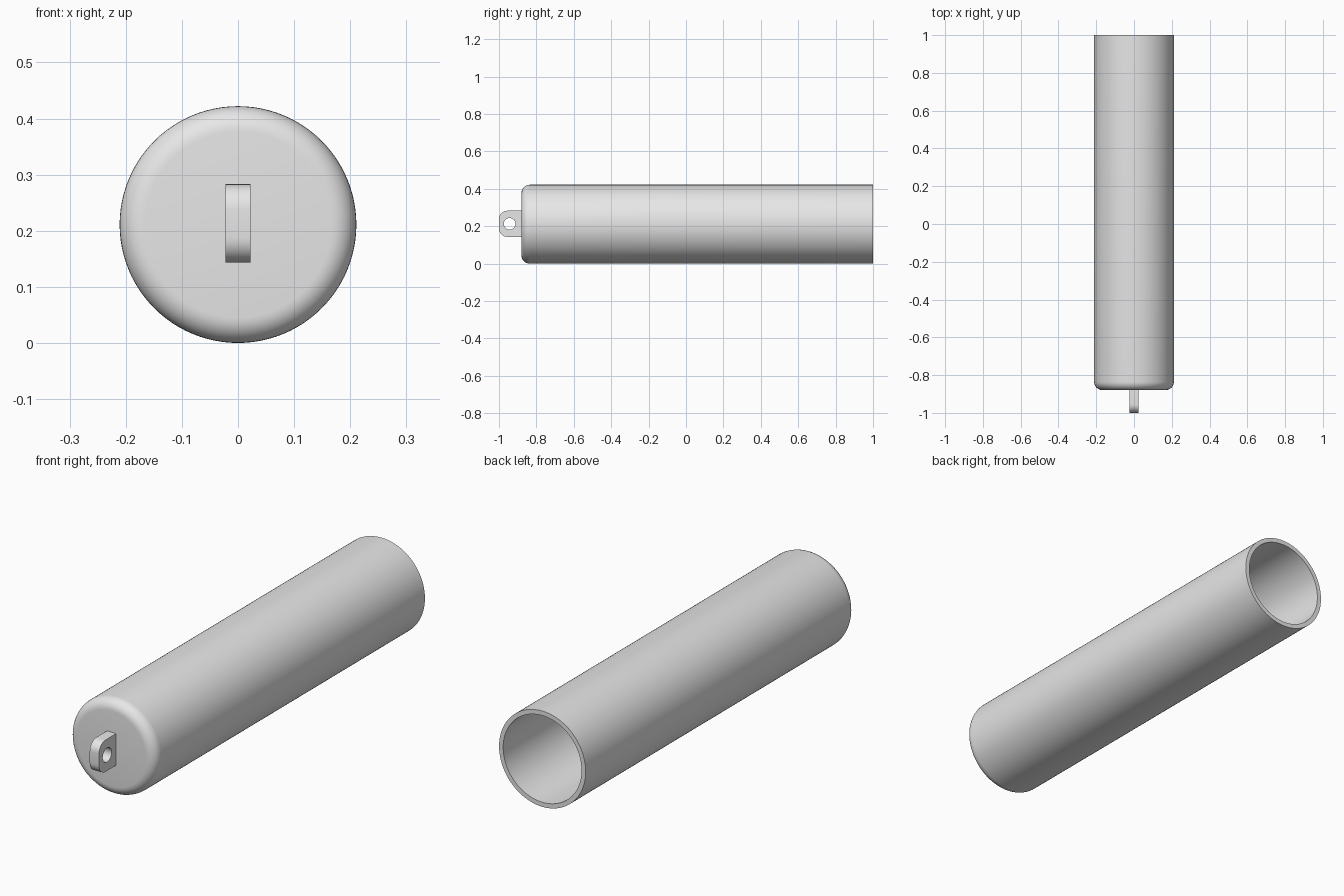
import bpy, bmesh
from math import pi, sin, cos, radians
from mathutils import Vector

cube = bpy.data.objects.get("Cube")
if cube:
    bpy.data.objects.remove(cube, do_unlink=True)

RADIUS, WALL, BACK, FRONT, ROUND = 0.211, 0.02, 1.0, -0.88, 0.045
CENTER_Z = RADIUS

grey = bpy.data.materials.new("plain grey")
grey.use_nodes = True
grey.diffuse_color = (0.8, 0.8, 0.8, 1)
grey.node_tree.nodes["Principled BSDF"].inputs["Base Color"].default_value = (0.8, 0.8, 0.8, 1)


def finish(bm, name):
    bmesh.ops.recalc_face_normals(bm, faces=bm.faces)
    mesh = bpy.data.meshes.new(name)
    bm.to_mesh(mesh)
    bm.free()
    mesh.materials.append(grey)
    obj = bpy.data.objects.new(name, mesh)
    bpy.context.collection.objects.link(obj)
    bpy.ops.object.select_all(action='DESELECT')
    obj.select_set(True)
    bpy.context.view_layer.objects.active = obj
    bpy.ops.object.shade_smooth_by_angle(angle=radians(30))
    return obj


def arc(a, b, r, start, end, steps=8):
    angles = [start + (end - start) * i / steps for i in range(steps + 1)]
    return [(a + r * cos(t), b + r * sin(t)) for t in angles]


# Hollow tube with a closed, rounded front: (radius, y) profile spun about its axis
inner, floor, fillet = RADIUS - WALL, FRONT + WALL, ROUND - WALL
profile = [(0, FRONT)]
profile += arc(RADIUS - ROUND, FRONT + ROUND, ROUND, -pi / 2, 0)
profile += [(RADIUS, BACK), (inner, BACK)]
profile += arc(inner - fillet, floor + fillet, fillet, 0, -pi / 2)
profile += [(0, floor)]

bm = bmesh.new()
verts = [bm.verts.new((r, y, CENTER_Z)) for r, y in profile]
edges = [bm.edges.new(pair) for pair in zip(verts, verts[1:])]
bmesh.ops.spin(bm, geom=verts + edges, cent=(0, 0, CENTER_Z), axis=(0, 1, 0),
               angle=2 * pi, steps=96)
bmesh.ops.remove_doubles(bm, verts=bm.verts, dist=0.0001)
finish(bm, "tube_body")

# Hanging lug: rounded plate outline with a round hole, extruded across x
HALF_WIDTH, HALF_HEIGHT, CORNER, TIP = 0.0225, 0.07, 0.045, -1.0
lug_z = 0.213
outline = [(FRONT + 0.005, lug_z + HALF_HEIGHT)]
outline += arc(TIP + CORNER, lug_z + HALF_HEIGHT - CORNER, CORNER, pi / 2, pi)
outline += arc(TIP + CORNER, lug_z - HALF_HEIGHT + CORNER, CORNER, pi, 3 * pi / 2)
outline += [(FRONT + 0.005, lug_z - HALF_HEIGHT)]
hole = arc(-0.943, lug_z, 0.031, 0, 2 * pi, 32)[:-1]

bm = bmesh.new()
edges = []
for loop in (outline, hole):
    verts = [bm.verts.new((-HALF_WIDTH, y, z)) for y, z in loop]
    edges += [bm.edges.new((v, verts[i - 1])) for i, v in enumerate(verts)]
bmesh.ops.triangle_fill(bm, edges=edges, use_beauty=True, normal=(1, 0, 0))
sheet = bm.faces[:]
extruded = bmesh.ops.extrude_face_region(bm, geom=sheet, use_keep_orig=True)
moved = [g for g in extruded["geom"] if isinstance(g, bmesh.types.BMVert)]
bmesh.ops.translate(bm, verts=moved, vec=Vector((2 * HALF_WIDTH, 0, 0)))
finish(bm, "hanging_lug")
